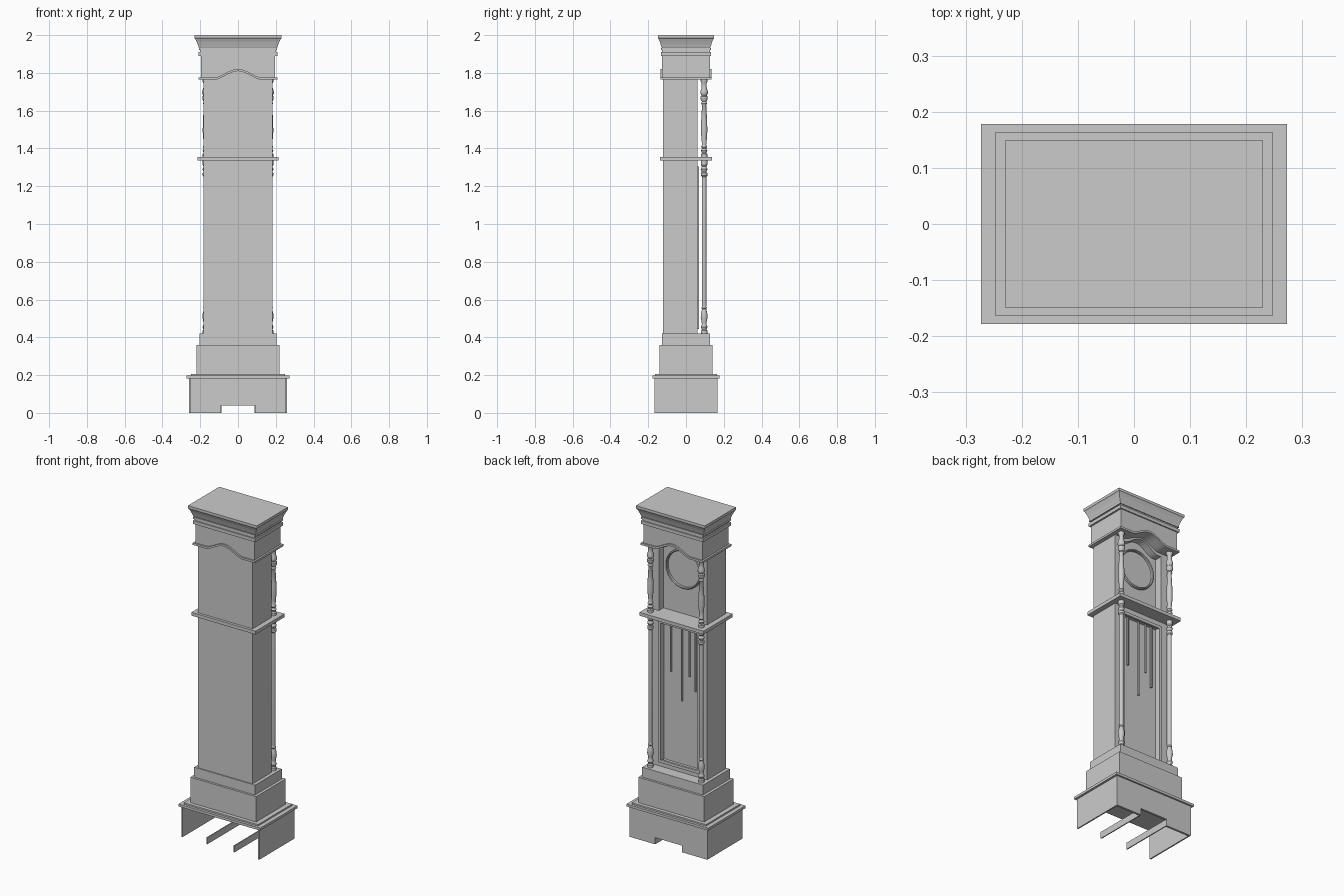
import bpy, bmesh, math

if "Cube" in bpy.data.objects:
    bpy.data.objects.remove(bpy.data.objects["Cube"])

def finish(name, bm, smooth=False):
    bmesh.ops.recalc_face_normals(bm, faces=bm.faces)
    me = bpy.data.meshes.new(name)
    bm.to_mesh(me)
    bm.free()
    ob = bpy.data.objects.new(name, me)
    bpy.context.collection.objects.link(ob)
    if smooth:
        bpy.ops.object.select_all(action='DESELECT')
        ob.select_set(True)
        bpy.context.view_layer.objects.active = ob
        bpy.ops.object.shade_smooth_by_angle(angle=math.radians(35))
    return ob

def bridge(bm, rings):
    # quads between successive closed rings, capped at both ends
    n = len(rings[0])
    for a, b in zip(rings, rings[1:]):
        for i in range(n):
            j = (i + 1) % n
            bm.faces.new((a[i], a[j], b[j], b[i]))
    bm.faces.new(rings[0])
    bm.faces.new(rings[-1])

def box(name, x0, x1, y0, y1, z0, z1):
    return prism(name, [(x0, z0), (x1, z0), (x1, z1), (x0, z1)], y0, y1)

def prism(name, pts, y0, y1):
    # xz outline extruded along y
    bm = bmesh.new()
    bridge(bm, [[bm.verts.new((x, y, z)) for x, z in pts] for y in (y0, y1)])
    return finish(name, bm)

def tier(name, levels):
    # stack of rectangles (half width, half depth, height)
    bm = bmesh.new()
    bridge(bm, [[bm.verts.new((sx * hx, sy * hy, z)) for sx, sy in
                 ((-1, -1), (1, -1), (1, 1), (-1, 1))] for hx, hy, z in levels])
    return finish(name, bm)

def turned(name, x, y, profile, seg=20):
    # lathe about a vertical axis, profile of (radius, height)
    bm = bmesh.new()
    bridge(bm, [[bm.verts.new((x + r * math.cos(math.tau * i / seg),
                               y + r * math.sin(math.tau * i / seg), z))
                 for i in range(seg)] for r, z in profile])
    return finish(name, bm, True)

def arch(half, base, rise, n=20):
    # bell-shaped arch from +half to -half
    return [(half - 2 * half * i / n,
             base + rise * (0.5 - 0.5 * math.cos(math.tau * i / n)) ** 0.8)
            for i in range(n + 1)]

# base: open at the back and underneath, notched front
prism("base_front", [(-.26, 0), (-.09, 0), (-.09, .04), (.09, .04), (.09, 0),
                     (.26, 0), (.26, .185), (-.26, .185)], .155, .168)
for s, side in ((-1, "left"), (1, "right")):
    xs = sorted((s * .26, s * .252))
    box("base_side_" + side, *xs, -.168, .155, 0, .185)
    xs = sorted((s * .088, s * .094))
    box("base_runner_" + side, *xs, -.168, .155, 0, .04)
tier("base_ledge", [(.273, .178, .183), (.273, .178, .198)])
tier("base_ledge_step", [(.248, .163, .198), (.248, .163, .207)])

# plinth
tier("plinth_lower", [(.22, .141, .2), (.22, .141, .36)])
tier("plinth_upper", [(.203, .128, .36), (.203, .128, .42)])

# case: back block, then front framing around the recesses
W = .183
box("case_back", -W, W, -.122, .03, .42, 1.34)
box("hood_case_back", -W, W, -.122, .015, 1.34, 1.84)
for s, side in ((-1, "left"), (1, "right")):
    box("case_stile_" + side, *sorted((s * W, s * .125)), .03, .06, .42, 1.34)
box("case_bottom_rail", -.125, .125, .03, .06, .42, .455)
box("case_top_rail", -.125, .125, .03, .06, 1.295, 1.34)

# door moulding
for s, side in ((-1, "left"), (1, "right")):
    box("door_stile_" + side, *sorted((s * .14, s * .122)), .055, .068, .445, 1.305)
box("door_bottom_rail", -.122, .122, .055, .068, .445, .462)
box("door_top_rail", -.122, .122, .055, .068, 1.288, 1.305)

# weights and pendulum
for i, (x, z) in enumerate(((.075, 1.0), (0, .84), (-.05, 1.0), (-.09, .92))):
    turned("hanging_rod_%d" % i, x, .037, [(.006, z), (.006, 1.295)], 10)

# shelf between case and hood
tier("middle_ledge", [(.214, .138, 1.336), (.214, .138, 1.356)])

# dial opening with arched head
prism("dial_frame", [(W, 1.35), (W, 1.84), (-W, 1.84), (-W, 1.35), (-.14, 1.35),
                     (-.14, 1.745)] + arch(.115, 1.745, .055)[::-1] +
      [(.14, 1.745), (.14, 1.35)], .015, .06)

# dial bezel
bm = bmesh.new()
N = 48
prof = [(.108, .014), (.108, .026), (.112, .030), (.117, .026), (.118, .014)]
rings = [[bm.verts.new((r * math.cos(math.tau * i / N), y,
                        1.63 + r * math.sin(math.tau * i / N))) for i in range(N)]
         for r, y in prof]
for a, b in zip(rings, rings[1:]):
    for i in range(N):
        j = (i + 1) % N
        bm.faces.new((a[i], a[j], b[j], b[i]))
finish("dial_bezel", bm, True)

# hood with arched underside and its following moulding
curve = arch(.12, 1.768, .045)
prism("hood", [(.197, 1.768)] + curve + [(-.197, 1.768), (-.197, 1.9), (.197, 1.9)],
      -.126, .126)
low = [(.208, 1.764)] + [(x, z - .004) for x, z in curve] + [(-.208, 1.764)]
prism("hood_lower_moulding", low + [(x, z + .012) for x, z in low[::-1]], -.135, .135)

# cornice
tier("hood_upper_moulding", [(.208, .133, 1.89), (.208, .133, 1.91)])
tier("cornice_neck", [(.2, .127, 1.9), (.2, .127, 1.93)])
tier("cornice_bead", [(.207, .132, 1.92), (.207, .132, 1.932)])
tier("cornice", [(.205, .127, 1.93), (.209, .130, 1.937), (.213, .134, 1.95),
                 (.219, .139, 1.965), (.226, .146, 1.98), (.23, .149, 1.984),
                 (.23, .149, 2.0)])

# turned columns
lower = [(.017, .42), (.017, .435), (.012, .44), (.018, .455), (.012, .47),
         (.013, .48), (.018, .505), (.017, .525), (.011, .55), (.015, .556),
         (.011, .565), (.012, .57), (.012, 1.25), (.017, 1.256), (.017, 1.27),
         (.012, 1.275), (.018, 1.29), (.012, 1.305), (.017, 1.312), (.017, 1.34)]
upper = [(.017, 1.35), (.017, 1.37), (.011, 1.375), (.017, 1.388), (.011, 1.4),
         (.016, 1.408), (.011, 1.42), (.014, 1.45), (.017, 1.49), (.016, 1.54),
         (.011, 1.63), (.016, 1.638), (.011, 1.648), (.019, 1.66), (.019, 1.675),
         (.013, 1.68), (.02, 1.69), (.02, 1.7), (.014, 1.72), (.013, 1.745),
         (.018, 1.755), (.018, 1.77)]
for s, side in ((-1, "left"), (1, "right")):
    turned("lower_column_" + side, s * .17, .096, lower)
    turned("upper_column_" + side, s * .17, .096, upper)
